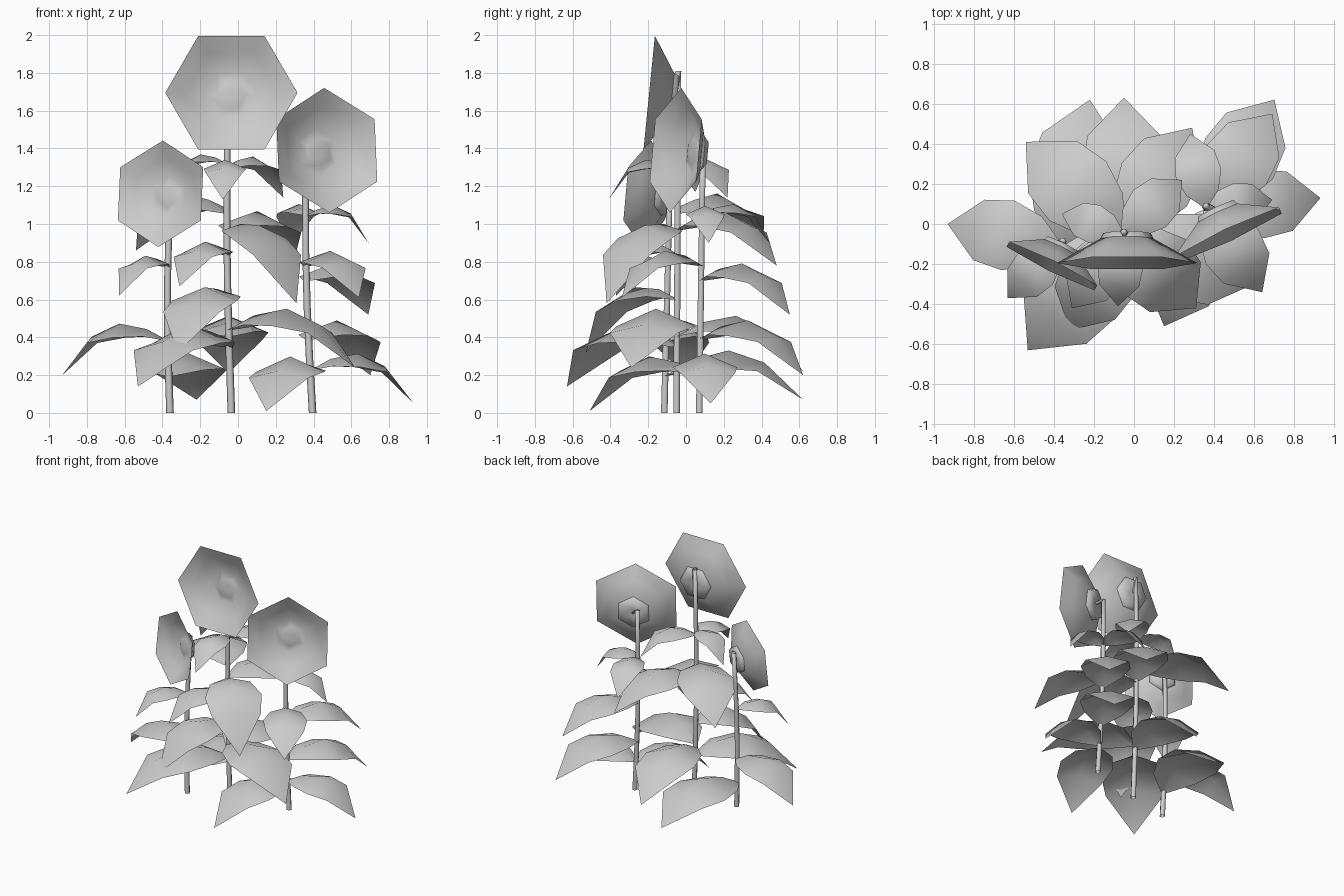
import bpy, math
from mathutils import Vector, Matrix

if "Cube" in bpy.data.objects:
    bpy.data.objects.remove(bpy.data.objects["Cube"])


def make(name, verts, faces):
    me = bpy.data.meshes.new(name)
    me.from_pydata([tuple(v) for v in verts], [], faces)
    me.update()
    for p in me.polygons:
        p.use_smooth = True
    bpy.context.collection.objects.link(bpy.data.objects.new(name, me))


def six_sided(name, sections, phase=0.0):
    """Tube through six-sided sections of (matrix, radius, height)."""
    verts = [m @ Vector((r * math.cos(phase + i * math.pi / 3),
                         r * math.sin(phase + i * math.pi / 3), d))
             for m, r, d in sections for i in range(6)]
    faces = [(k + i, k + (i + 1) % 6, k + 6 + (i + 1) % 6, k + 6 + i)
             for k in range(0, len(verts) - 6, 6) for i in range(6)]
    faces.append(tuple(range(len(verts) - 6, len(verts))))
    make(name, verts, faces)


def stem_point(foot, top, t):
    """Point on a gently bowed stem."""
    return foot.lerp(top, t) - Vector((0.016 * math.sin(math.pi * t), 0, 0))


def head(name, centre, turn, R, phase, top):
    # the flower faces forward, turned about z and tipped slightly up
    z = Vector((math.sin(turn), -math.cos(turn), 0.1)).normalized()
    x = Vector((0, 0, 1)).cross(z).normalized()
    m = Matrix((x, z.cross(x), z)).transposed().to_4x4()
    m.translation = centre
    parts = {"petals": [(1, 0), (0.7, -0.17), (0.38, -0.35), (0.22, -0.3), (0.06, -0.3)],
             "cup": [(0.38, -0.35), (0.34, -0.43), (0.1, -0.42)]}
    for part, profile in parts.items():
        six_sided(f"{name}_{part}", [(m, r * R, d * R) for r, d in profile], phase)
    # neck from the stem top to the cup
    end = m @ Vector((0, 0, -0.38 * R))
    six_sided(name + "_neck", [(Matrix.Translation(p), 0.018, 0) for p in (top, end)])


def leaf(name, foot, top, tip, lift=0.0, wide=1.0):
    tip = Vector(tip)
    # longer leaves droop further below the point where they join the stem
    reach = (tip - foot).xy.length
    z = tip.z + 0.1 + 0.14 * reach + lift
    b = stem_point(foot, top, min(z / top.z, 1))
    b.z = z
    flat = Vector((tip.x - b.x, tip.y - b.y, 0))
    L = flat.length
    side = Vector((-flat.y, flat.x, 0)) * wide
    # position, half width, midrib height, edge drop, as parts of the length
    rows = [(0, 0.03, 0, 0), (0.2, 0.22, 0.11, 0.07),
            (0.46, 0.31, 0.16, 0.13), (0.72, 0.27, 0.04, 0.06)]
    verts = [b + flat * s + side * (k * w) + Vector((0, 0, (h - abs(k) * drop) * L - lift * s * s))
             for s, w, h, drop in rows for k in (-1, 0, 1)] + [tip]
    faces = [(a, a + 3, a + 4, a + 1) for r in range(3) for a in (3 * r, 3 * r + 1)]
    make(name, verts, faces + [(9, 12, 10), (10, 12, 11)])


def plant(name, foot, top, flower, tips, special):
    foot, top = Vector(foot), Vector(top)
    steps = [i / 5 for i in range(6)]
    six_sided(name + "_stem", [(Matrix.Translation(stem_point(foot, top, t)),
                                0.02 - 0.003 * t, 0) for t in steps])
    head(name + "_flower", *flower, top)
    for i, tip in enumerate(tips):
        leaf(f"{name}_leaf_{i + 1}", foot, top, tip, *special.get(i, ()))


# leaf tips, from the lowest leaf up
middle_tips = [(-0.53, -0.63, 0.14), (-0.05, 0.63, 0.21), (0.62, -0.29, 0.24),
               (-0.32, -0.53, 0.32), (0.31, -0.42, 0.58), (-0.31, -0.42, 0.67),
               (0.29, 0.48, 0.78), (-0.54, 0.41, 0.86), (-0.08, -0.41, 1.13),
               (0.24, 0.22, 1.14), (-0.36, 0.05, 1.17)]
right_tips = [(0.15, -0.51, 0.01), (0.93, 0.13, 0.05), (0.7, 0.62, 0.2), (0.69, 0.55, 0.52),
              (0.64, -0.34, 0.61), (0.28, 0.45, 0.89), (0.69, 0.12, 0.9)]
left_tips = [(-0.22, 0.62, 0.07), (-0.93, 0, 0.2), (-0.63, -0.37, 0.62)]

# flower: centre, turn, radius, hexagon phase; special leaves: extra lift, width
plant("middle", (-0.035, -0.05, 0), (-0.05, -0.04, 1.81),
      ((-0.035, -0.195, 1.695), 0, 0.35, 0), middle_tips, {3: (0.1, 1.15), 4: (0.2, 1.25)})
plant("right", (0.395, 0.07, 0), (0.36, 0.09, 1.42),
      ((0.47, -0.055, 1.39), 0.44, 0.332, math.pi / 6), right_tips, {})
plant("left", (-0.36, -0.115, 0), (-0.355, -0.085, 1.22),
      ((-0.41, -0.21, 1.16), -0.46, 0.283, math.pi / 6), left_tips, {0: (-0.08,)})
